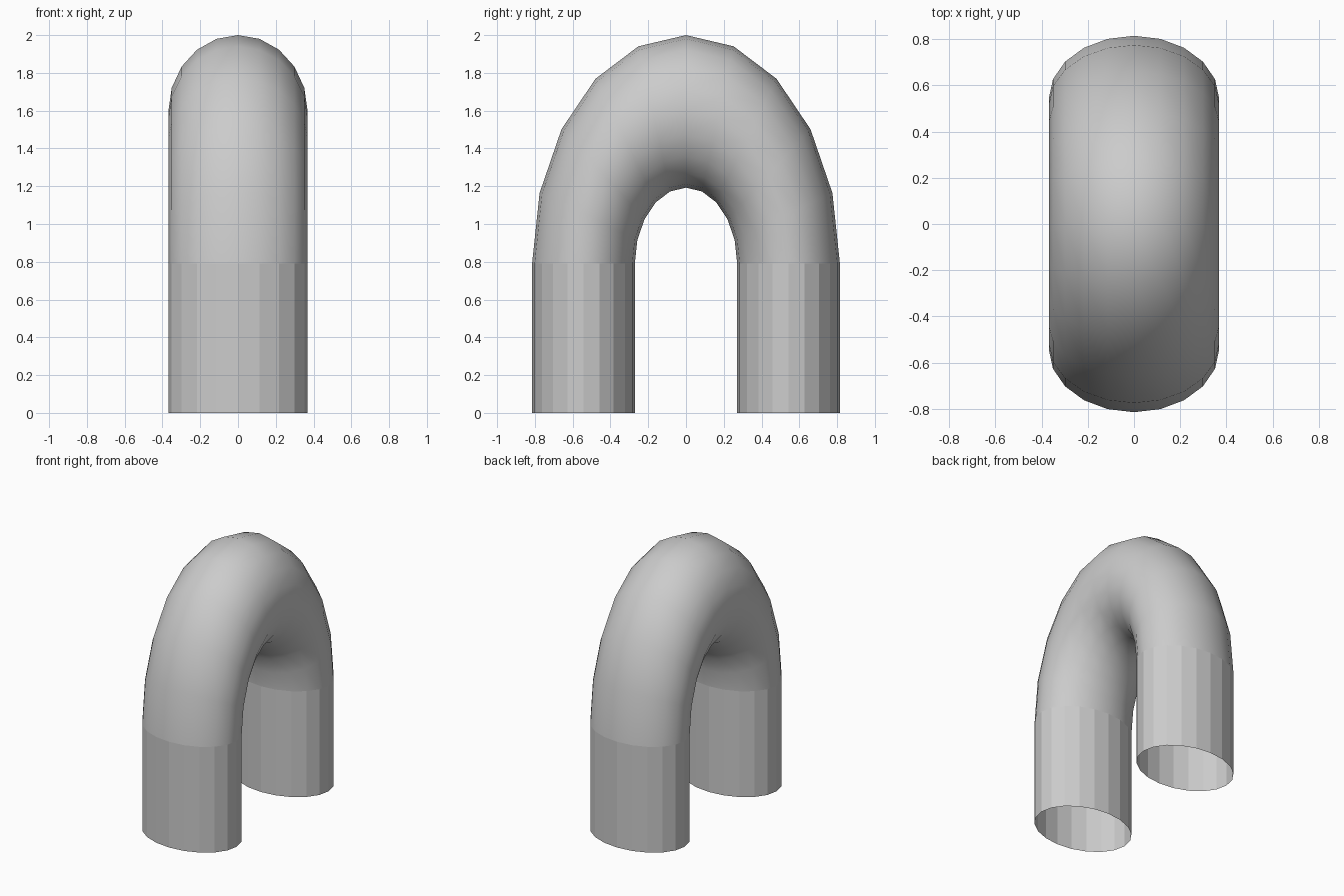
import bpy, bmesh
from math import sin, cos, pi

if "Cube" in bpy.data.objects:
    bpy.data.objects.remove(bpy.data.objects["Cube"])

SIDES, STEPS = 20, 10          # sides round the tube, steps along the bend
SPRING = 0.79                  # height where the legs meet the bend
MAJOR, MINOR = 0.543, 0.272    # bend radius and tube half-depth (y)
HALF_X = 0.369                 # tube half-width (x)
Z_SCALE = (2 - SPRING) / (MAJOR + MINOR)


def ring(bm, place):
    """Ring of vertices; place maps (cos, sin) of the section to a point."""
    return [bm.verts.new(place(cos(2 * pi * i / SIDES), sin(2 * pi * i / SIDES)))
            for i in range(SIDES)]


def tube(name, places, smooth):
    bm = bmesh.new()
    rings = [ring(bm, p) for p in places]
    for a, b in zip(rings, rings[1:]):
        for i in range(SIDES):
            j = (i + 1) % SIDES
            bm.faces.new((a[i], a[j], b[j], b[i])).smooth = smooth
    bmesh.ops.recalc_face_normals(bm, faces=bm.faces)
    # open tube: make sure the outermost face points away from the centre
    f = max(bm.faces, key=lambda f: abs(f.calc_center_median().y))
    if f.normal.y * f.calc_center_median().y < 0:
        bmesh.ops.reverse_faces(bm, faces=bm.faces)
    mesh = bpy.data.meshes.new(name)
    bm.to_mesh(mesh)
    bm.free()
    bpy.context.collection.objects.link(bpy.data.objects.new(name, mesh))


def bend_section(t):
    return lambda c, s: (HALF_X * s,
                         (MAJOR + MINOR * c) * cos(t),
                         SPRING + (MAJOR + MINOR * c) * sin(t) * Z_SCALE)


def leg_section(side, z):
    return lambda c, s: (HALF_X * s, side * (MAJOR + MINOR * c), z)


# Smooth half-ring bend, stretched upward
tube("arch_bend", [bend_section(pi * k / STEPS) for k in range(STEPS + 1)], True)

# Flat-sided open legs
for name, side in (("front_leg", -1), ("back_leg", 1)):
    tube(name, [leg_section(side, 0), leg_section(side, SPRING)], False)
